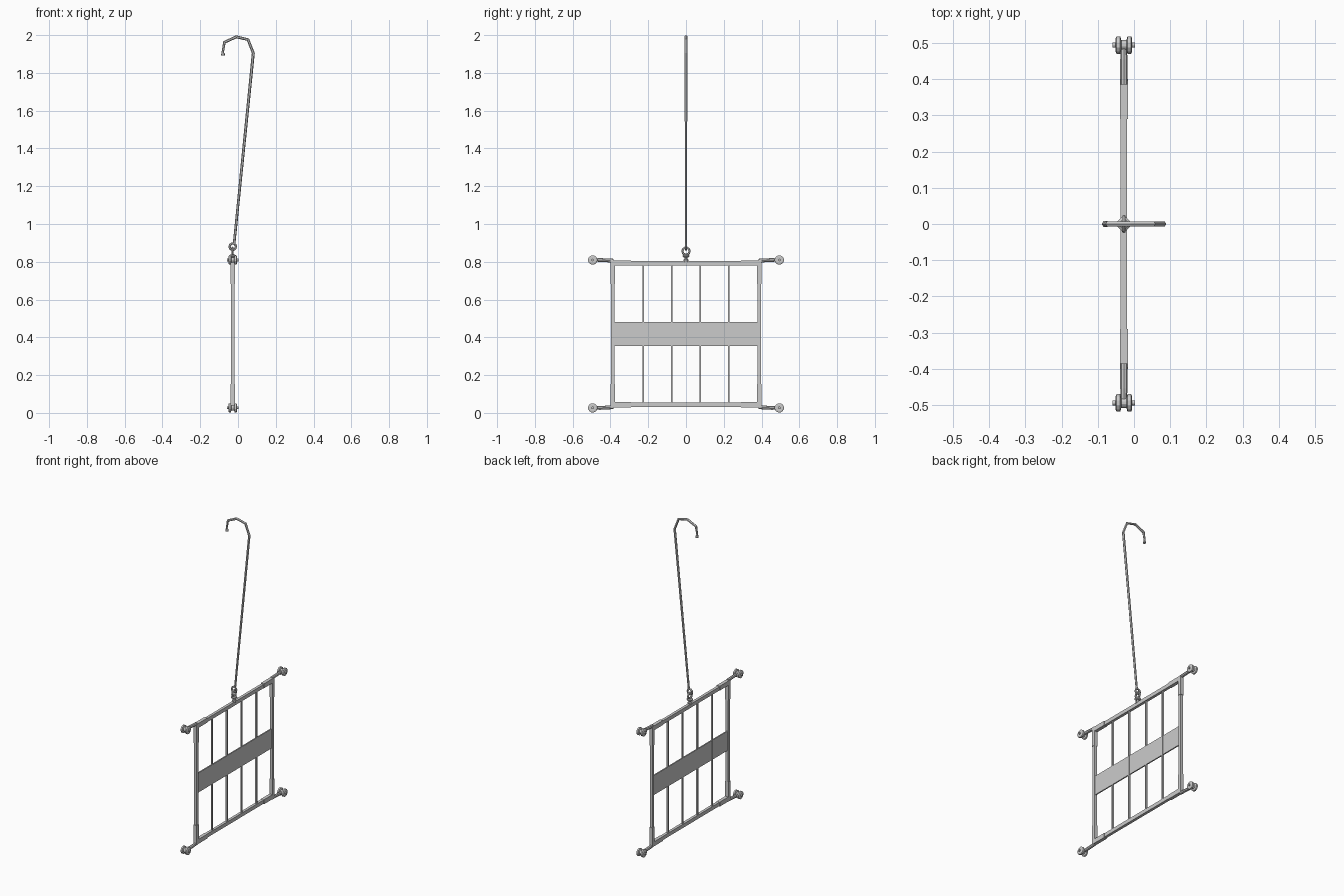
import bpy, bmesh, math
from mathutils import Vector

if "Cube" in bpy.data.objects:
    bpy.data.objects.remove(bpy.data.objects["Cube"])

CX, CZ = -0.028, 0.418      # gate plane and its mid height


def finish(name, bm):
    bmesh.ops.recalc_face_normals(bm, faces=bm.faces)
    me = bpy.data.meshes.new(name)
    bm.to_mesh(me)
    bm.free()
    ob = bpy.data.objects.new(name, me)
    bpy.context.collection.objects.link(ob)
    return ob


def box(name, x, y, z):
    """Box from (min, max) ranges."""
    bm = bmesh.new()
    bmesh.ops.create_cube(bm, size=1)
    for v in bm.verts:
        v.co = Vector([(r[0] + r[1]) / 2 + c * (r[1] - r[0])
                       for r, c in zip((x, y, z), v.co)])
    return finish(name, bm)


def lathe(name, profile, centre, axis, sides):
    """Closed solid from (position along axis, radius) pairs."""
    bm = bmesh.new()
    rings = []
    for t, r in profile:
        ring = []
        for i in range(sides):
            a = 2 * math.pi * (i + 0.5) / sides
            u, w = r * math.cos(a), r * math.sin(a)
            p = (t, u, w) if axis == 'X' else (u, w, t)
            ring.append(bm.verts.new(Vector(centre) + Vector(p)))
        rings.append(ring)
    for a, b in zip(rings, rings[1:]):
        for i in range(sides):
            j = (i + 1) % sides
            bm.faces.new((a[i], a[j], b[j], b[i]))
    bm.faces.new(rings[0])
    bm.faces.new(rings[-1])
    return finish(name, bm)


def tube(name, pts, radii, sides=6, closed=False, normal=(0, 1, 0)):
    """Faceted rod along a planar path."""
    bm = bmesh.new()
    pts = [Vector(p) for p in pts]
    nrm = Vector(normal)
    n = len(pts)
    rings = []
    for i, p in enumerate(pts):
        a = pts[(i - 1) % n] if closed or i else p
        b = pts[(i + 1) % n] if closed or i < n - 1 else p
        side = nrm.cross((b - a).normalized()).normalized()
        rings.append([bm.verts.new(p + radii[i] * (
            side * math.cos(2 * math.pi * k / sides) + nrm * math.sin(2 * math.pi * k / sides)))
            for k in range(sides)])
    for i in range(n if closed else n - 1):
        a, b = rings[i], rings[(i + 1) % n]
        for k in range(sides):
            j = (k + 1) % sides
            bm.faces.new((a[k], a[j], b[j], b[k]))
    if not closed:
        bm.faces.new(rings[0])
        bm.faces.new(rings[-1])
    return finish(name, bm)


def span(a, b):
    return (min(a, b), max(a, b))


def around(c, h):
    return (c - h, c + h)


# Frame rails
for s, word in ((-1, "bottom"), (1, "top")):
    box(word + "_rail", around(CX, 0.009), (-0.398, 0.398),
        span(CZ + s * 0.362, CZ + s * 0.386))
for s, word in ((-1, "left"), (1, "right")):
    box(word + "_rail", around(CX, 0.009), span(s * 0.378, s * 0.396), around(CZ, 0.38))

# Upright bars and the flat middle plate
for i in range(4):
    box("upright_bar", around(CX, 0.005), around((i - 1.5) * 0.151, 0.005), around(CZ, 0.37))
box("middle_plate", around(CX, 0.004), (-0.387, 0.387), around(CZ, 0.063))

# Corner sleeves, arms and twin-flanged rollers
roller = [(-0.031, 0.007), (-0.023, 0.007), (-0.023, 0.019), (-0.020, 0.025), (-0.010, 0.025),
          (-0.007, 0.014), (0.007, 0.014), (0.010, 0.025), (0.020, 0.025), (0.023, 0.019),
          (0.023, 0.007), (0.031, 0.007)]
for sy in (-1, 1):
    for sz in (-1, 1):
        box("corner_sleeve_flat", around(CX, 0.011), span(sy * 0.29, sy * 0.40),
            span(CZ + sz * 0.361, CZ + sz * 0.390))
        box("corner_sleeve_upright", around(CX, 0.011), span(sy * 0.377, sy * 0.40),
            span(CZ + sz * 0.265, CZ + sz * 0.387))
        zc = CZ + sz * 0.3915
        tube("roller_arm", [(CX, sy * 0.385, CZ + sz * 0.388), (CX, sy * 0.455, zc),
                            (CX, sy * 0.49, zc)], [0.010, 0.010, 0.008],
             sides=8, normal=(1, 0, 0))
        lathe("roller", roller, (CX, sy * 0.494, zc), 'X', 12)

# Eye bolt on the top rail
lathe("eye_bolt_stem", [(0.80, 0.013), (0.812, 0.013), (0.816, 0.008), (0.842, 0.008)],
      (CX, 0, 0), 'Z', 8)
N = 10
turn = [2 * math.pi * i / N for i in range(N)]
tube("eye_bolt_ring", [(CX, 0.019 * math.cos(a), 0.856 + 0.019 * math.sin(a)) for a in turn],
     [0.006] * N, closed=True, normal=(1, 0, 0))
lathe("eye_bolt_collar", [(0.822, 0.012), (0.827, 0.019), (0.834, 0.019), (0.839, 0.012)],
      (CX, 0, 0), 'Z', 8)

# Long rod with its lower eye and the hook at the top
tube("rod_eye", [(CX + 0.017 * math.cos(a), 0, 0.880 + 0.017 * math.sin(a)) for a in turn],
     [0.006] * N, closed=True)
hook = [(-0.021, 0.892), (0.081, 1.905), (0.053, 1.976), (-0.009, 1.991),
        (-0.072, 1.962), (-0.081, 1.908), (-0.079, 1.899), (-0.079, 1.892)]
tube("hook_rod", [(x, 0, z) for x, z in hook],
     [0.007, 0.008, 0.008, 0.008, 0.008, 0.006, 0.010, 0.010])
